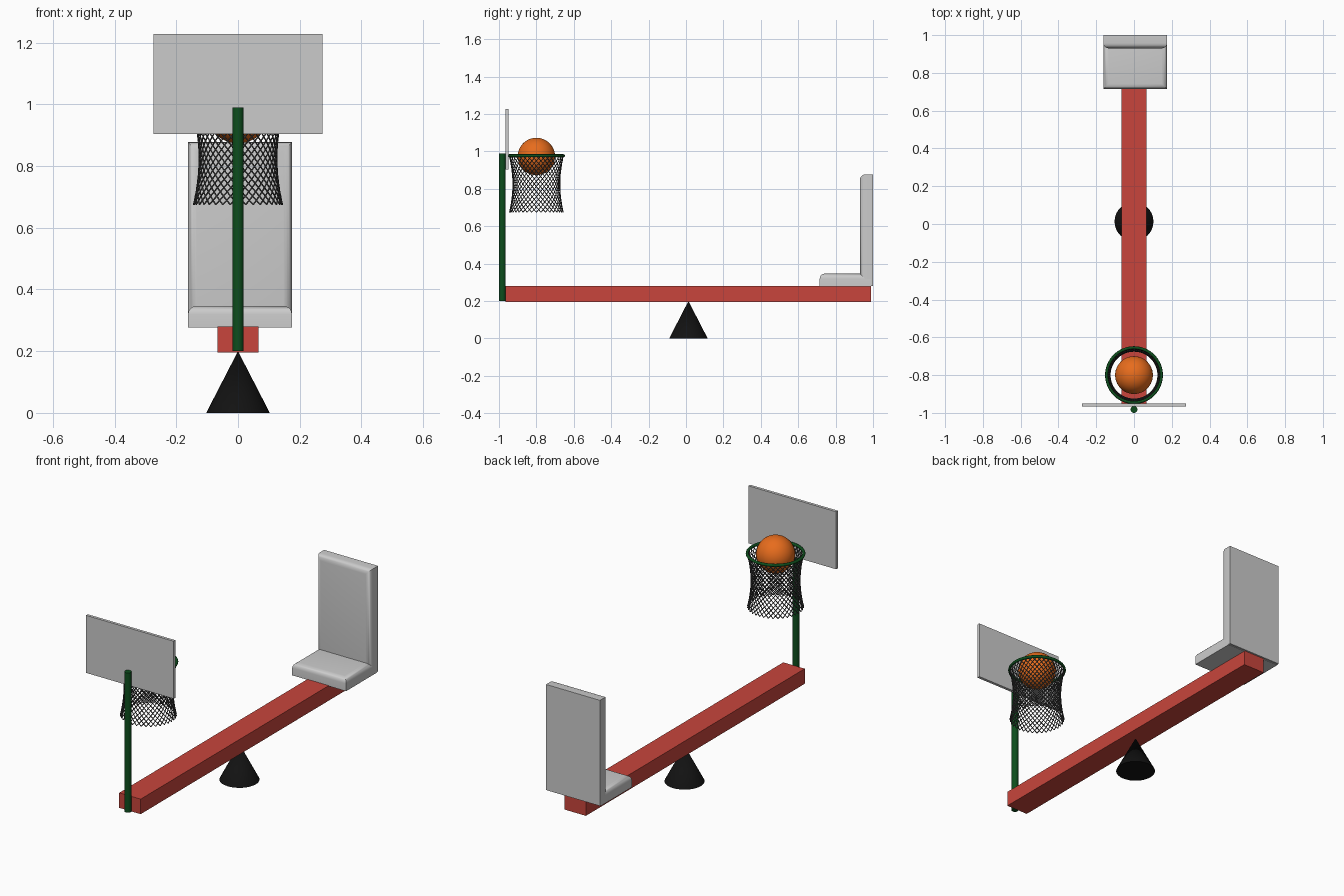
import bpy, bmesh
from math import sin, cos, pi, radians

if "Cube" in bpy.data.objects:
    bpy.data.objects.remove(bpy.data.objects["Cube"])


def material(name, rgb):
    m = bpy.data.materials.new(name)
    m.diffuse_color = (*rgb, 1)
    m.use_nodes = True
    m.node_tree.nodes["Principled BSDF"].inputs["Base Color"].default_value = m.diffuse_color
    return m


RED = material("red_paint", (0.58, 0.06, 0.045))
BLACK = material("black", (0.006, 0.006, 0.006))
GREEN = material("dark_green", (0.004, 0.075, 0.012))
ORANGE = material("orange", (0.8, 0.15, 0.012))
CORD = material("cord", (0.07, 0.07, 0.07))


def finish(name, mat=None, smooth=True):
    ob = bpy.context.object
    ob.name = ob.data.name = name
    if mat:
        ob.data.materials.append(mat)
    if smooth:
        bpy.ops.object.shade_smooth_by_angle(angle=radians(40))
    return ob


def box(name, lo, hi, mat=None, round_axis=None, width=0.0):
    """Box between two corners; round_axis (axis, sign) rounds the rim of that face."""
    bm = bmesh.new()
    bmesh.ops.create_cube(bm, size=1)
    for v in bm.verts:
        v.co = [lo[i] if v.co[i] < 0 else hi[i] for i in range(3)]
    if round_axis:
        axis, sign = round_axis
        face = next(f for f in bm.faces if f.normal[axis] * sign > 0.9)
        bmesh.ops.bevel(bm, geom=list(face.edges), offset=width, segments=5,
                        profile=0.5, affect='EDGES')
    me = bpy.data.meshes.new(name)
    bm.to_mesh(me)
    bm.free()
    ob = bpy.data.objects.new(name, me)
    bpy.context.collection.objects.link(ob)
    bpy.ops.object.select_all(action='DESELECT')
    ob.select_set(True)
    bpy.context.view_layer.objects.active = ob
    return finish(name, mat, round_axis is not None)


# Plank and its pivot
box("plank", (-0.067, -0.965, 0.195), (0.067, 0.99, 0.28), RED)
bpy.ops.mesh.primitive_cone_add(vertices=32, radius1=0.103, radius2=0, depth=0.2,
                                location=(0, 0.013, 0.1))
finish("pivot_cone", BLACK)

# Seat: cushion with rounded top, backrest with rounded front
box("seat_cushion", (-0.162, 0.715, 0.277), (0.175, 0.99, 0.347), None, (2, 1), 0.028)
box("seat_back", (-0.162, 0.93, 0.28), (0.175, 1.0, 0.877), None, (1, -1), 0.028)

# Pole and backboard
bpy.ops.mesh.primitive_cylinder_add(vertices=32, radius=0.018, depth=0.79,
                                    location=(0, -0.982, 0.595))
finish("pole", GREEN)
box("backboard", (-0.274, -0.966, 0.903), (0.274, -0.95, 1.228))

# Rim and ball
HOOP = (0, -0.8, 0.977)
bpy.ops.mesh.primitive_torus_add(major_radius=0.145, minor_radius=0.008, major_segments=64,
                                 minor_segments=12, location=HOOP)
finish("rim", GREEN)
bpy.ops.mesh.primitive_uv_sphere_add(segments=48, ring_count=24, radius=0.1,
                                     location=(0, -0.8, 0.973))
finish("ball", ORANGE)

# Net: crossing spiral cords on a waisted tube
STRANDS, STEPS, DROP = 36, 22, 0.302


def net_radius(t):
    # quadratic through top, waist and bottom radii
    top, mid, bottom = 0.145, 0.126, 0.144
    return (top * 2 * (t - .5) * (t - 1) - mid * 4 * t * (t - 1)
            + bottom * 2 * t * (t - .5))


net = bpy.data.curves.new("net", 'CURVE')
net.dimensions = '3D'
net.bevel_depth = 0.0024
net.bevel_resolution = 1
for direction in (1, -1):
    for k in range(STRANDS):
        sp = net.splines.new('POLY')
        sp.points.add(STEPS)
        for i, p in enumerate(sp.points):
            t = i / STEPS
            a = 2 * pi * (k + direction * i / 2) / STRANDS
            r = net_radius(t)
            p.co = (r * cos(a), r * sin(a), -DROP * t, 1)
net_ob = bpy.data.objects.new("net", net)
net_ob.location = HOOP
net.materials.append(CORD)
bpy.context.collection.objects.link(net_ob)
